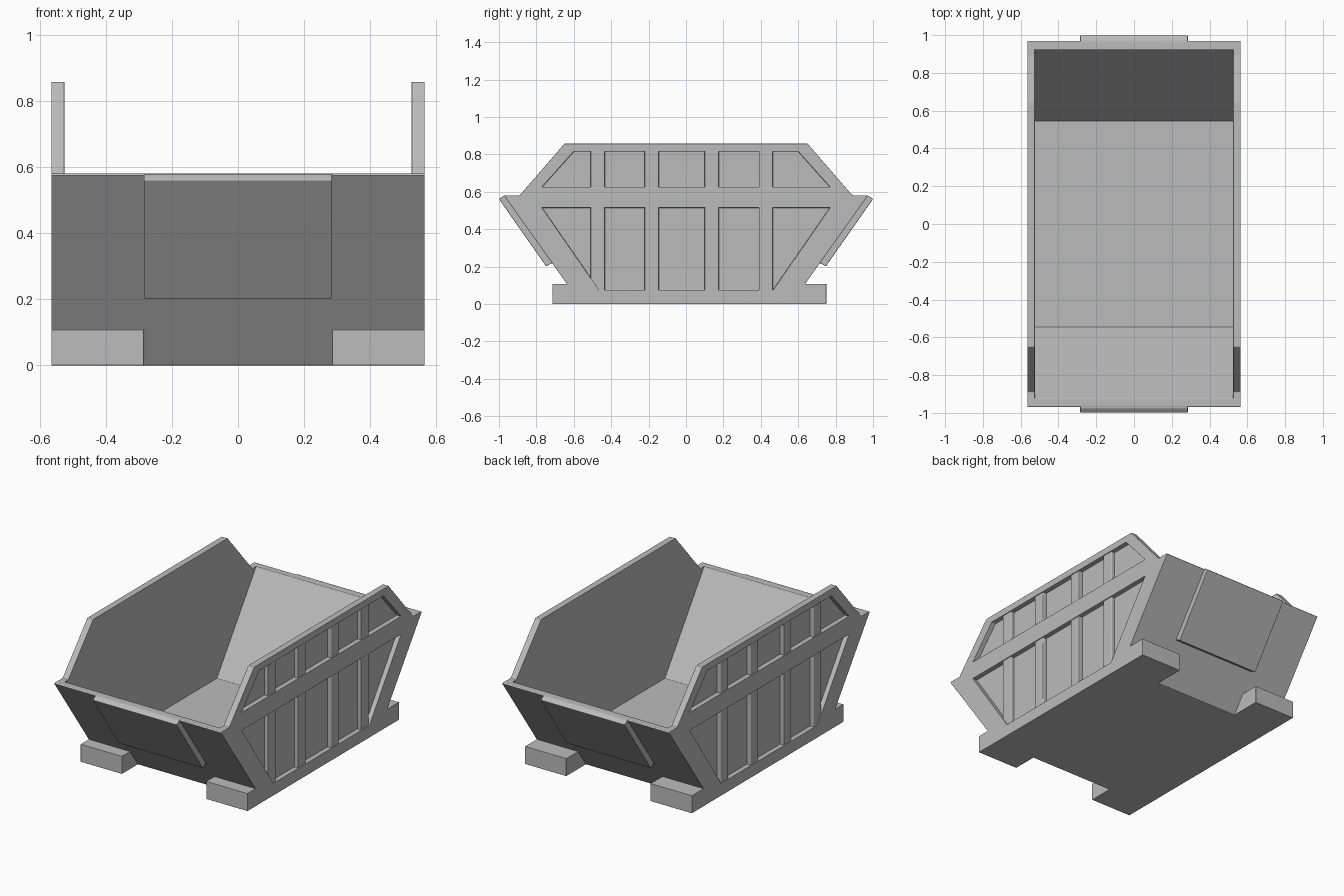
import bpy
import bmesh
import math

if "Cube" in bpy.data.objects:
    bpy.data.objects.remove(bpy.data.objects["Cube"], do_unlink=True)

GREY = (0.5, 0.5, 0.5, 1.0)
steel = bpy.data.materials.new("grey_painted_steel")
steel.use_nodes = True
steel.diffuse_color = GREY
steel.node_tree.nodes["Principled BSDF"].inputs["Base Color"].default_value = GREY

HALF_W = 0.565       # outer half width
INNER_W = 0.525      # inner half width
RECESS_X = 0.536     # depth reached by the side recesses
PLATE_W = 0.285      # half width of end plates, inner edge of feet


def prisms(name, parts):
    """One object made of (profile, x0, x1) prisms; profiles are (y, z) points."""
    bm = bmesh.new()
    for profile, x0, x1 in parts:
        face = bm.faces.new([bm.verts.new((x0, y, z)) for y, z in profile])
        out = bmesh.ops.extrude_face_region(bm, geom=[face])
        new = [v for v in out["geom"] if isinstance(v, bmesh.types.BMVert)]
        bmesh.ops.translate(bm, verts=new, vec=(x1 - x0, 0, 0))
    bmesh.ops.recalc_face_normals(bm, faces=bm.faces)
    mesh = bpy.data.meshes.new(name)
    bm.to_mesh(mesh)
    bm.free()
    mesh.materials.append(steel)
    obj = bpy.data.objects.new(name, mesh)
    bpy.context.collection.objects.link(obj)
    return obj


def mirror_y(half):
    """Close a half profile (bottom to top, y > 0) with its mirror image."""
    return half + [(-y, z) for y, z in reversed(half)]


def flip(profile):
    return [(-y, z) for y, z in profile]


def rect(y0, y1, z0, z1):
    return [(y0, z0), (y1, z0), (y1, z1), (y0, z1)]


def combine(obj, other, operation):
    mod = obj.modifiers.new(operation.lower(), 'BOOLEAN')
    mod.operation = operation
    mod.solver = 'EXACT'
    mod.object = other
    other.hide_render = True


def finish(obj, width):
    """Round the edges slightly and smooth the shading."""
    bev = obj.modifiers.new("bevel", 'BEVEL')
    bev.width = width
    bev.segments = 2
    bev.limit_method = 'ANGLE'
    bev.angle_limit = math.radians(25)
    bpy.ops.object.select_all(action='DESELECT')
    obj.select_set(True)
    bpy.context.view_layer.objects.active = obj
    bpy.ops.object.convert(target='MESH')
    bpy.ops.object.shade_smooth_by_angle(angle=math.radians(50))
    obj.modifiers.new("weighted_normals", 'WEIGHTED_NORMAL').keep_sharp = True


# Hull: sloping ends, raised side walls
hull = prisms("skip_body", [(mirror_y(
    [(0.56, 0), (0.97, 0.575), (0.965, 0.58), (0.89, 0.58), (0.65, 0.857)]),
    -HALF_W, HALF_W)])

# Open cavity
cavity = prisms("cavity_cutter", [(mirror_y([(0.545, 0.04), (1.221, 1.0)]),
                                   -INNER_W, INNER_W)])
combine(hull, cavity, 'DIFFERENCE')

# Two recessed bands on each side wall
upper = mirror_y([(0.77, 0.625), (0.6, 0.815)])
lower = mirror_y([(0.465, 0.075), (0.77, 0.515)])
recesses = prisms("recess_cutter", [(p, s * RECESS_X, s * 0.65)
                                    for p in (upper, lower) for s in (-1, 1)])
combine(hull, recesses, 'DIFFERENCE')

# Feet at the four corners
front_foot = flip([(0.53, 0), (0.715, 0), (0.715, 0.108), (0.62, 0.108)])
back_foot = [(0.53, 0), (0.75, 0), (0.75, 0.108), (0.62, 0.108)]
feet = prisms("feet_union", [(p, s * PLATE_W, s * HALF_W)
                             for p in (front_foot, back_foot) for s in (-1, 1)])
combine(hull, feet, 'UNION')

finish(hull, 0.005)
for helper in (cavity, recesses, feet):
    bpy.data.objects.remove(helper, do_unlink=True)

# Thick plates on the sloping ends
plate = [(0.71, 0.217), (0.722, 0.217), (0.747, 0.2), (1.0, 0.561),
         (0.975, 0.579), (0.95, 0.579)]
for name, profile in (("front_plate", flip(plate)), ("back_plate", plate)):
    finish(prisms(name, [(profile, -PLATE_W, PLATE_W)]), 0.004)

# Upright ribs inside the recesses
for side, s in (("left", 1), ("right", -1)):
    parts = []
    for y in (-0.472, -0.183, 0.138, 0.427):
        for z0, z1 in ((0.07, 0.52), (0.622, 0.82)):
            parts.append((rect(y - 0.038, y + 0.038, z0, z1),
                          s * (RECESS_X - 0.005), s * 0.56))
    finish(prisms(side + "_ribs", parts), 0.005)
